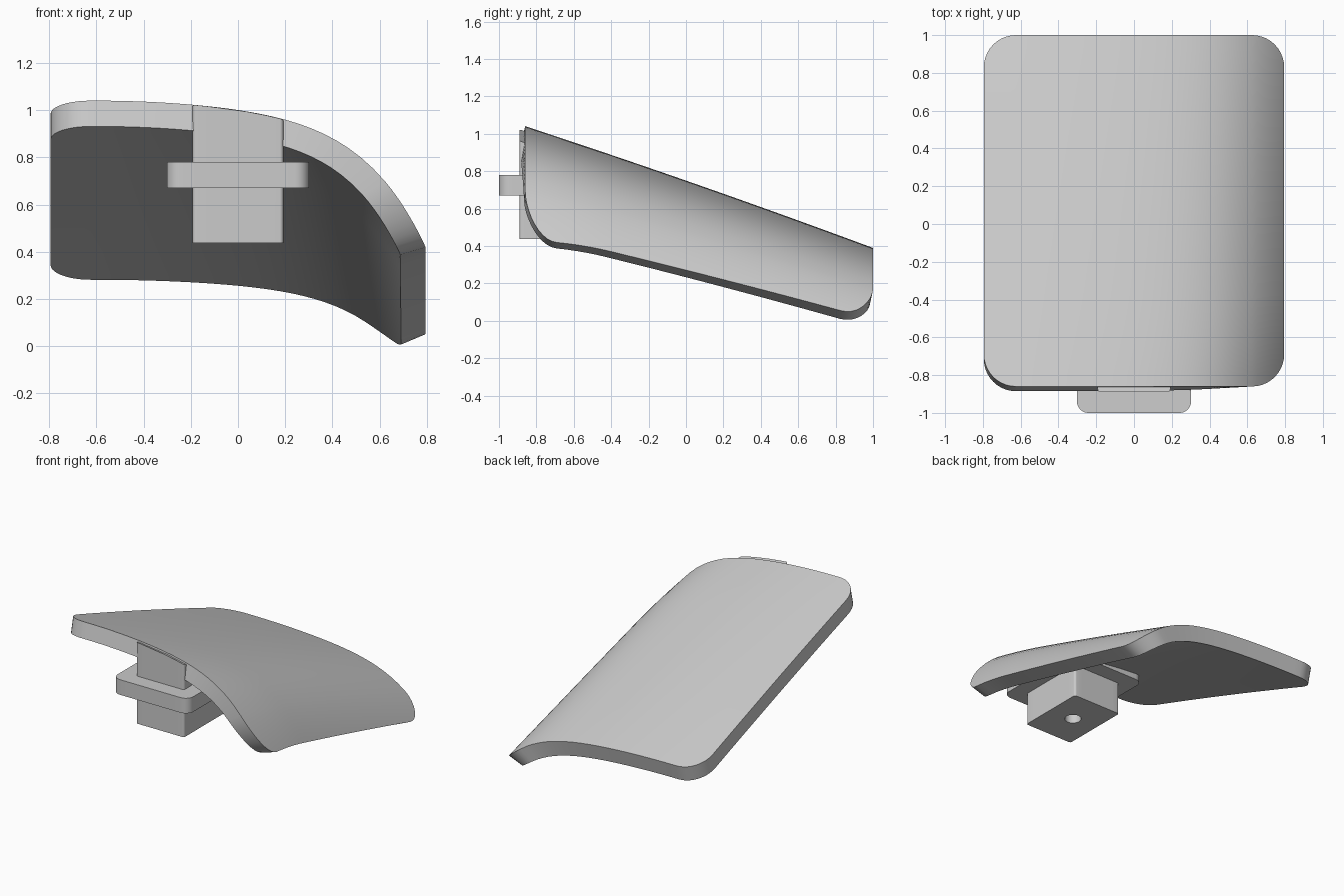
import bpy
import bmesh
import math

cube = bpy.data.objects.get("Cube")
if cube:
    bpy.data.objects.remove(cube, do_unlink=True)

grey = bpy.data.materials.new("plain grey")
grey.use_nodes = True
COLOUR = (0.6, 0.6, 0.6, 1)
grey.diffuse_color = COLOUR
grey.node_tree.nodes["Principled BSDF"].inputs["Base Color"].default_value = COLOUR

HALF_W, FRONT, BACK, RADIUS, THICK = 0.795, -0.86, 1.0, 0.17, 0.112


def bend(x):
    return max(0.0, (x + 0.6) / 1.395)


def height(x, y):
    """Top surface of the plate: sloping back and curling down on one side."""
    slope = 0.39 + 0.35 * (1 - y) + 0.01 * (1 - ((y - 0.07) / 0.93) ** 2)
    curl = 0.18 * bend(x) ** 2 + 0.37 * bend(x) ** 6
    return slope - curl * (0.87 - 0.175 * y + 0.45 * min(0, y + 0.4) ** 2)


def underside(x, y):
    """Point below the top surface, pushed in along the surface normal."""
    e = 0.001
    gx = (height(x - e, y) - height(x + e, y)) / (2 * e)
    gy = 0.7 * (height(x, y - e) - height(x, y + e)) / (2 * e)
    gx *= 1 + 0.8 * bend(x) ** 4          # the curled edge is cut almost level
    k = THICK / math.sqrt(gx * gx + gy * gy + 1)
    return x - gx * k, y - gy * k, height(x, y) - k


def finish(name, bm):
    bmesh.ops.recalc_face_normals(bm, faces=bm.faces)
    mesh = bpy.data.meshes.new(name)
    bm.to_mesh(mesh)
    bm.free()
    mesh.materials.append(grey)
    obj = bpy.data.objects.new(name, mesh)
    bpy.context.collection.objects.link(obj)
    return obj


def smooth(obj):
    bpy.ops.object.select_all(action='DESELECT')
    obj.select_set(True)
    bpy.context.view_layer.objects.active = obj
    bpy.ops.object.shade_smooth_by_angle(angle=math.radians(35))


def make_plate():
    # Columns across the width, each shortened where the corners round off
    arc = [math.pi / 2 * i / 10 for i in range(11)]
    left = [(-HALF_W + RADIUS * (1 - math.cos(a)), RADIUS * (1 - math.sin(a))) for a in arc]
    right = [(-x, c) for x, c in reversed(left)]
    inner = HALF_W - RADIUS
    middle = [(-inner + 2 * inner * i / 24, 0) for i in range(1, 24)]
    rows = 28
    bm = bmesh.new()
    top, low = [], []
    for x, cut in left + middle + right:
        y0, y1 = FRONT + cut, BACK - cut
        ys = [y0 + (y1 - y0) * j / rows for j in range(rows + 1)]
        top.append([bm.verts.new((x, y, height(x, y))) for y in ys])
        low.append([bm.verts.new(underside(x, y)) for y in ys])
    for i in range(len(top) - 1):
        for j in range(rows):
            for g in (top, low):
                bm.faces.new((g[i][j], g[i + 1][j], g[i + 1][j + 1], g[i][j + 1]))
        for j in (0, rows):
            bm.faces.new((top[i][j], top[i + 1][j], low[i + 1][j], low[i][j]))
    for i in (0, len(top) - 1):
        for j in range(rows):
            bm.faces.new((top[i][j], top[i][j + 1], low[i][j + 1], low[i][j]))
    return finish("curved_plate", bm)


def rounded_prism(name, half_w, y0, y1, radius, z0, top):
    """Upright block with rounded corners; top(x, y) gives the upper height."""
    outline = []
    corners = [(1, y1, -1), (-1, y1, -1), (-1, y0, 1), (1, y0, 1)]
    for q, (sx, y, sy) in enumerate(corners):
        for i in range(7):
            a = math.pi / 2 * (q + i / 6)
            outline.append((sx * (half_w - radius) + radius * math.cos(a),
                            y + sy * radius + radius * math.sin(a)))
    # Split the straight sides so the top can follow a curve
    points = []
    for p, n in zip(outline, outline[1:] + outline[:1]):
        steps = 8 if math.dist(p, n) > 0.1 else 1
        points += [(p[0] + (n[0] - p[0]) * k / steps, p[1] + (n[1] - p[1]) * k / steps)
                   for k in range(steps)]
    bm = bmesh.new()
    lo = [bm.verts.new((x, y, z0)) for x, y in points]
    hi = [bm.verts.new((x, y, top(x, y))) for x, y in points]
    bm.faces.new(lo)
    bm.faces.new(hi)
    for i in range(len(points)):
        j = (i + 1) % len(points)
        bm.faces.new((lo[i], lo[j], hi[j], hi[i]))
    return finish(name, bm)


plate = make_plate()

# Mounting block, its top flush with the plate
block = rounded_prism("mounting_block", 0.192, -0.89, -0.385, 0.015, 0.437,
                      lambda x, y: height(x, y) - 0.01)

# Collar around the block, kept inside the plate at the back
collar = rounded_prism("collar", 0.302, -1.0, -0.27, 0.06, 0.671,
                       lambda x, y: min(0.78, height(x, y) - 0.04))

# Screw hole in the underside of the block
bpy.ops.mesh.primitive_cylinder_add(vertices=32, radius=0.055, depth=0.4,
                                    location=(0, -0.635, 0.437))
cutter = bpy.context.object
cutter.name = "hole_cutter"
cutter.hide_render = True
cutter.data.materials.append(grey)
hole = block.modifiers.new("screw_hole", 'BOOLEAN')
hole.operation = 'DIFFERENCE'
hole.solver = 'EXACT'
hole.object = cutter
bpy.context.view_layer.objects.active = block
bpy.ops.object.modifier_apply(modifier=hole.name)
bpy.data.objects.remove(cutter, do_unlink=True)

for part in (plate, block, collar):
    smooth(part)
